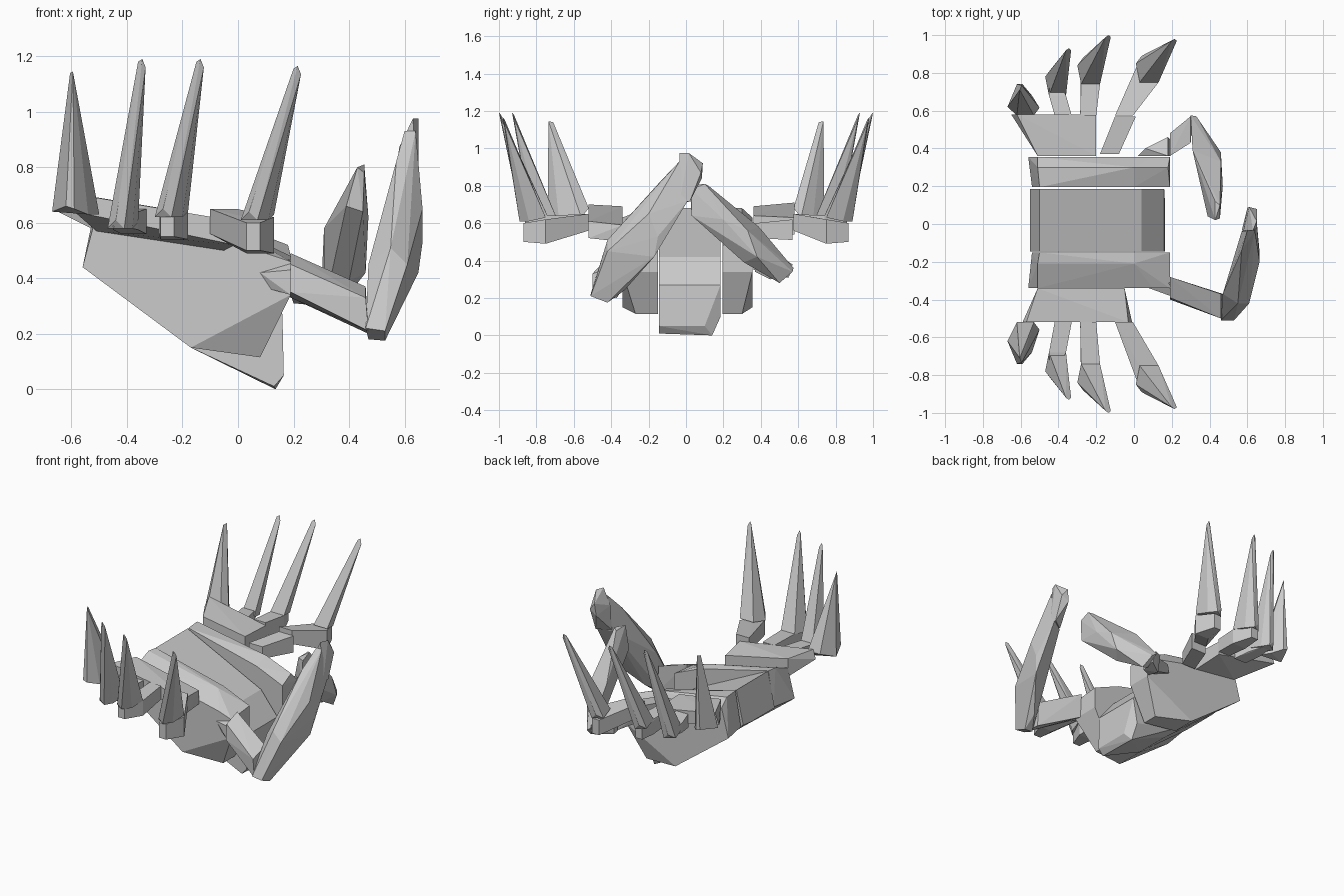
import bpy, bmesh


def hull(name, pts):
    """Flat-shaded convex solid around a few corner points."""
    bm = bmesh.new()
    for p in pts:
        bm.verts.new(p)
    r = bmesh.ops.convex_hull(bm, input=bm.verts[:])
    junk = {g for g in r["geom_interior"] + r["geom_unused"]
            if isinstance(g, bmesh.types.BMVert)}
    bmesh.ops.delete(bm, geom=list(junk), context='VERTS')
    bmesh.ops.dissolve_limit(bm, angle_limit=0.02, verts=bm.verts[:], edges=bm.edges[:])
    bmesh.ops.recalc_face_normals(bm, faces=bm.faces[:])
    me = bpy.data.meshes.new(name)
    bm.to_mesh(me)
    bm.free()
    ob = bpy.data.objects.new(name, me)
    bpy.context.collection.objects.link(ob)
    return ob


def slab(name, *sections):
    """Solid between (x, z) profiles, each given with its y."""
    return hull(name, [(x, y, z) for y, prof in sections for x, z in prof])


def box_section(y, x0, x1, z0, z1):
    return [(x, y, z) for x in (x0, x1) for z in (z0, z1)]


# central shell strip
mid = [(-.55, .45), (-.5, .68), (.04, .42), (.16, .27), (.165, .05), (.13, .01), (-.17, .15)]
slab("shell_middle", (-.145, mid), (.1, mid),
     (.185, [(-.55, .46), (-.5, .68), (.04, .42), (.16, .27), (.13, .1), (-.17, .17)]),
     (.14, [(.135, 0)]))

# raised shell sides, tucked in under the front corner
inner = [(-.54, .45), (-.5, .68), (0, .56), (.19, .48), (.19, .34), (.08, .115), (-.17, .15)]
outer = [(-.56, .44), (-.51, .63), (.1, .49), (.19, .46), (.19, .34), (-.17, .15)]
slab("shell_front", (-.15, inner), (-.21, [(-.51, .68), (0, .57)]),
     (-.27, [(.08, .115)]), (-.34, outer))
slab("shell_back", (.195, inner), (.3, [(-.51, .68), (0, .59), (.18, .52), (.08, .115)]),
     (.355, outer))

# leg carriers
hull("leg_carrier_front",
     [(-.51, -.34, .57), (-.51, -.34, .69), (-.05, -.34, .50), (-.05, -.34, .59),
      (-.59, -.52, .64), (-.57, -.52, .70), (-.01, -.52, .52), (-.03, -.52, .61)])
hull("leg_carrier_back",
     [(-.51, .36, .57), (-.51, .36, .69), (-.2, .36, .53), (-.2, .36, .64),
      (-.65, .58, .64), (-.62, .58, .71), (-.2, .58, .54), (-.2, .58, .63)])

# eight legs: lower link and raised spike, mirrored front to back
for side, s, root in (("front", -1, .52), ("back", 1, .575)):
    # rear leg is a single wedge
    hull("leg_1_spike_" + side,
         [(x, s * y, z) for x, y, z in (
             (-.62, root, .68), (-.53, root, .68), (-.67, .62, .64), (-.5, root + .04, .63),
             (-.54, .68, .63), (-.59, .74, .65), (-.62, .74, .66), (-.605, .71, 1.14),
             (-.595, .735, 1.145))])
    # link start and end x, link end y, link z range, spike base z, spike tip
    legs = ((-.42, -.33, -.47, -.36, .80, .575, .64, .58, (-.345, .92, 1.18)),
            (-.285, -.2, -.30, -.18, .86, .54, .64, .62, (-.135, .99, 1.18)),
            (-.1, -.005, .01, .13, .87, .49, .62, .61, (.215, .97, 1.155)))
    for i, (a0, a1, b0, b1, y, z0, z1, zs, tip) in enumerate(legs, 2):
        link = (box_section(root, a0, a1, .56, .65)
                + box_section(y - .12, b0 + .02, b1, z0, z1)
                + box_section(y, b0 + .02, b1 - .05, z0 + .01, z1 - .02))
        hull(f"leg_{i}_link_{side}", [(p[0], s * p[1], p[2]) for p in link])
        tx, ty, tz = tip
        spike = [(b0, y - .02, zs), (b0 + .02, y - .12, zs + .02), (b1, y - .12, zs + .02),
                 (b1 - .02, y - .03, zs), (b0 + .06, y + .02, zs), (b0 + .03, y + .02, zs + .03),
                 (tx - .015, ty, tz), (tx + .012, ty, tz - .02), (tx, ty + .01, tz + .01)]
        hull(f"leg_{i}_spike_{side}", [(p[0], s * p[1], p[2]) for p in spike])
hull("leg_4_root_back", box_section(.37, -.18, -.08, .52, .6)
     + box_section(.57, -.1, .01, .51, .62))

# large claw at the front
hull("claw_shoulder_front", [(.08, -.34, .42), (.19, -.31, .47), (.19, -.38, .43),
                             (.19, -.38, .34), (.19, -.28, .35), (.12, -.34, .36)])
hull("claw_arm_front",
     [(.19, -.28, .49), (.19, -.39, .45), (.19, -.40, .35), (.19, -.29, .33),
      (.46, -.37, .37), (.40, -.35, .38), (.46, -.50, .33), (.47, -.50, .21), (.47, -.37, .20)])
hull("claw_front",
     [(.46, -.51, .22), (.47, -.42, .18), (.53, -.51, .21), (.53, -.42, .175),
      (.47, -.37, .45), (.55, -.42, .51), (.61, -.42, .45), (.53, -.33, .24), (.65, -.17, .42),
      (.665, -.15, .53), (.665, -.20, .65), (.57, -.14, .82), (.57, -.04, .70),
      (.65, .01, .72), (.64, -.035, .93), (.60, -.035, .93)])
hull("claw_tip_front",
     [(.58, -.035, .87), (.57, -.035, .71), (.65, -.035, .72), (.65, .02, .715),
      (.60, .085, .84), (.61, .09, .92), (.65, .08, .87), (.63, -.035, .975), (.65, .015, .975)])

# smaller claw at the back
hull("claw_shoulder_back",
     [(.02, .36, .42), (.06, .40, .45), (.18, .36, .46), (.18, .46, .42),
      (.19, .36, .35), (.19, .45, .33)])
hull("claw_arm_back",
     [(.19, .36, .45), (.19, .48, .43), (.19, .37, .34), (.20, .47, .31),
      (.30, .57, .38), (.30, .43, .40), (.31, .55, .31), (.30, .45, .30)])
hull("claw_back",
     [(.30, .575, .36), (.33, .57, .34), (.31, .50, .29), (.35, .50, .28), (.31, .39, .58),
      (.46, .38, .42), (.46, .33, .56), (.40, .31, .39), (.47, .20, .62), (.43, .12, .80),
      (.455, .10, .81), (.455, .03, .78), (.43, .02, .80), (.39, .04, .66), (.45, .03, .64)])
